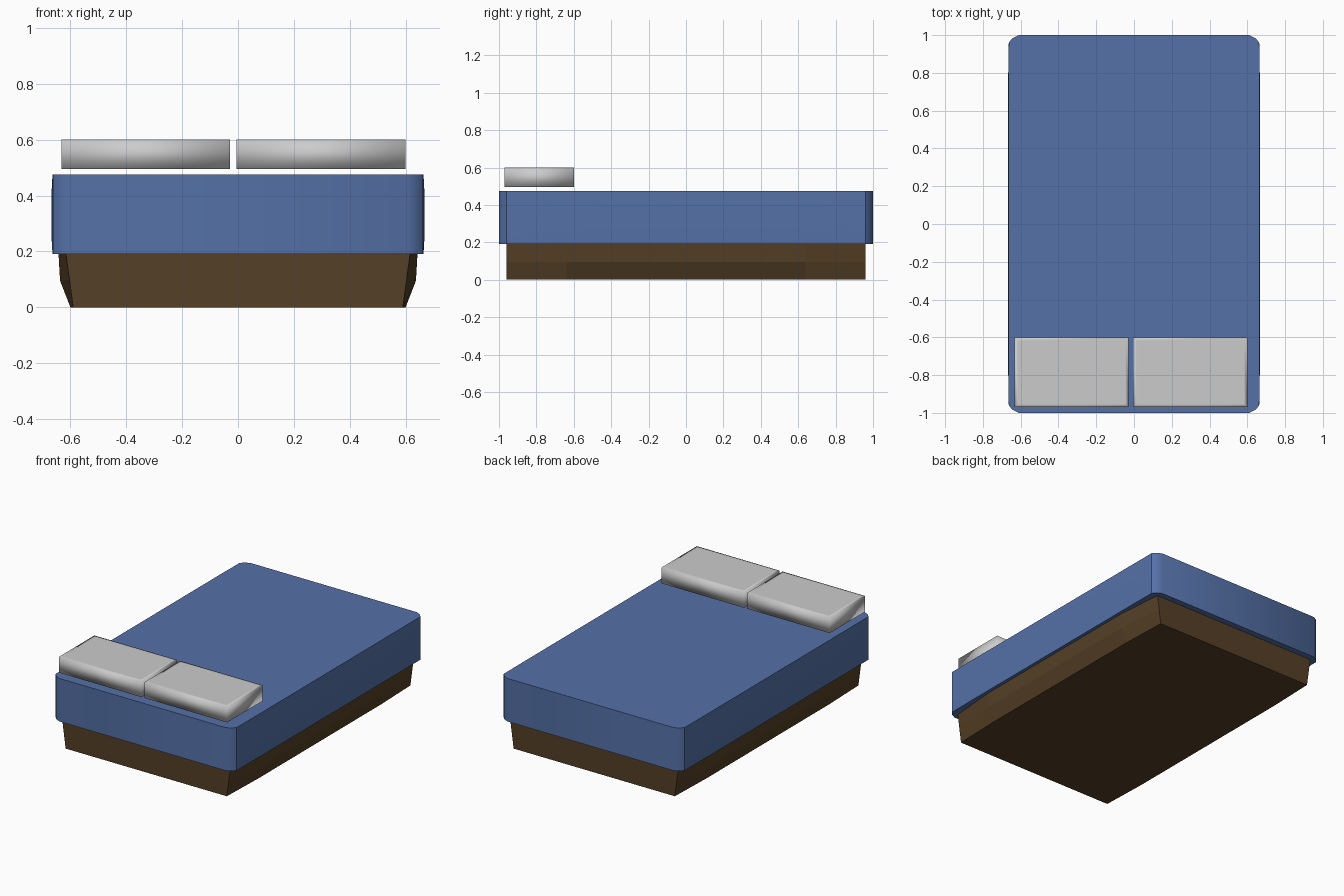
import bpy, bmesh

if "Cube" in bpy.data.objects:
    bpy.data.objects.remove(bpy.data.objects["Cube"])


def material(name, rgb):
    m = bpy.data.materials.new(name)
    m.diffuse_color = (*rgb, 1)
    m.use_nodes = True
    m.node_tree.nodes["Principled BSDF"].inputs["Base Color"].default_value = m.diffuse_color
    return m


def finish(name, bm, mat=None):
    bmesh.ops.recalc_face_normals(bm, faces=bm.faces)
    me = bpy.data.meshes.new(name)
    bm.to_mesh(me)
    bm.free()
    ob = bpy.data.objects.new(name, me)
    bpy.context.collection.objects.link(ob)
    if mat:
        me.materials.append(mat)
    return ob


def loft(name, rings, mat):
    """Skin a stack of equal-length outlines and cap both ends."""
    bm = bmesh.new()
    loops = [[bm.verts.new(p) for p in ring] for ring in rings]
    n = len(loops[0])
    for a, b in zip(loops, loops[1:]):
        for i in range(n):
            j = (i + 1) % n
            bm.faces.new((a[i], a[j], b[j], b[i]))
    bm.faces.new(loops[0][::-1])
    bm.faces.new(loops[-1])
    return finish(name, bm, mat)


def symmetric_ring(quarter, z):
    """Mirror the outline of the +x +y corner into a full loop."""
    half = quarter + [(-x, y) for x, y in reversed(quarter)]
    return [(x, y, z) for x, y in half + [(-x, -y) for x, y in half]]


blue = material("bedding_blue", (0.09, 0.165, 0.39))
brown = material("wood_brown", (0.09, 0.05, 0.019))

# Base: sides bow outward along the middle and taper towards the floor
base_levels = [(0.0, 0.60, 0.59), (0.095, 0.637, 0.603), (0.20, 0.643, 0.617)]
loft("bed_base", [symmetric_ring([(mid, 0.64), (end, 0.96)], z)
                  for z, mid, end in base_levels], brown)

# Mattress with chamfered vertical corners and barely bowed long sides
corner = [(0.663, 0.96), (0.645, 0.982), (0.61, 1.0)]
mattress = loft("mattress", [symmetric_ring([(side, 0.73)] + corner, z)
                             for z, side in ((0.19, 0.664), (0.24, 0.667),
                                             (0.42, 0.667), (0.475, 0.664))], blue)

# Pillows: boxes with inset top and bottom, softly shaded
for name, x0, x1 in (("left_pillow", -0.632, -0.028), ("right_pillow", -0.005, 0.60)):
    bm = bmesh.new()
    bmesh.ops.create_cube(bm, size=1)
    for v in bm.verts:
        v.co.x = (x0 + x1) / 2 + v.co.x * (x1 - x0)
        v.co.y = -0.785 + v.co.y * 0.37
        v.co.z = 0.5475 + v.co.z * 0.105
    flat = [f for f in bm.faces if abs(f.normal.z) > 0.9]
    bmesh.ops.inset_individual(bm, faces=flat, thickness=0.025)
    for f in bm.faces:
        f.smooth = True
    finish(name, bm)

# Smooth only the mattress corners
bpy.ops.object.select_all(action='DESELECT')
mattress.select_set(True)
bpy.context.view_layer.objects.active = mattress
bpy.ops.object.shade_smooth_by_angle(angle=0.6)
